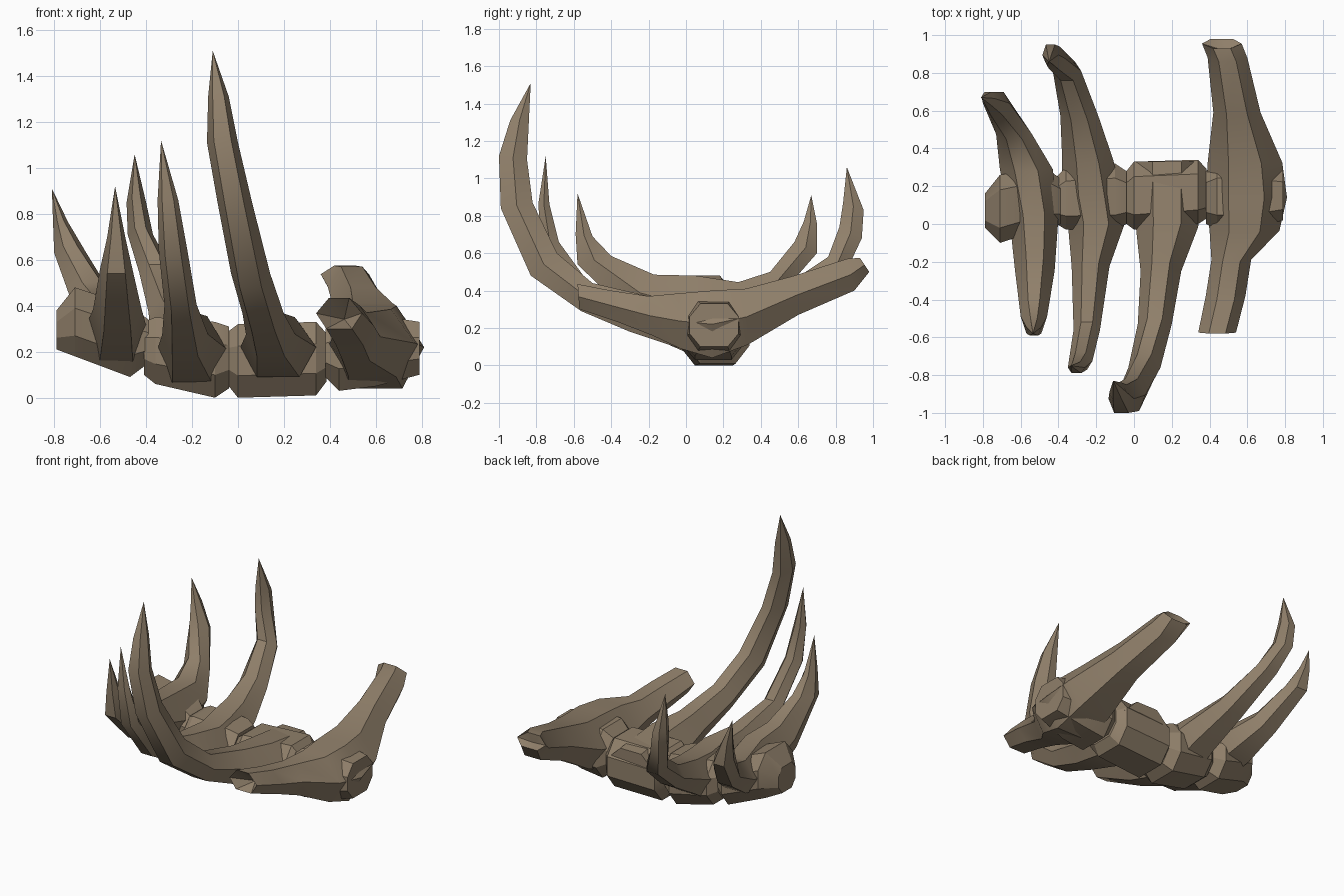
import bpy, bmesh
from mathutils import Vector

bone = bpy.data.materials.new("weathered bone brown")
bone.diffuse_color = (0.28, 0.215, 0.145, 1)


def loft(name, rings, dent=0.0, angle=0.6):
    """Skin a list of equal-length rings; ends are fans, optionally dented inwards."""
    bm = bmesh.new()
    vs = [[bm.verts.new(p) for p in r] for r in rings]
    n = len(vs[0])
    for a, b in zip(vs, vs[1:]):
        for i in range(n):
            bm.faces.new((a[i], a[(i + 1) % n], b[(i + 1) % n], b[i]))
    for end, nxt in ((0, 1), (-1, -2)):
        c = sum((v.co for v in vs[end]), Vector()) / n
        d = sum((v.co for v in vs[nxt]), Vector()) / n
        mid = bm.verts.new(c + (d - c) * dent)
        for i in range(n):
            bm.faces.new((vs[end][i], vs[end][(i + 1) % n], mid))
    bmesh.ops.remove_doubles(bm, verts=bm.verts, dist=0.0005)
    bmesh.ops.recalc_face_normals(bm, faces=bm.faces)
    me = bpy.data.meshes.new(name)
    bm.to_mesh(me)
    bm.free()
    me.materials.append(bone)
    ob = bpy.data.objects.new(name, me)
    bpy.context.collection.objects.link(ob)
    bpy.context.view_layer.objects.active = ob
    ob.select_set(True)
    bpy.ops.object.shade_smooth_by_angle(angle=angle)
    ob.select_set(False)


def rib(name, stations, dent=0.0):
    """Station: inner y, z, outer y, z, left x, right x -> six-sided section."""
    rings = []
    for yi, zi, yo, zo, xl, xr in stations:
        w, ym, zm = xr - xl, (yi + yo) / 2, (zi + zo) / 2
        rings.append([(xl, ym, zm), (xl + .28 * w, yi, zi), (xr - .28 * w, yi, zi),
                      (xr, ym, zm), (xr - .22 * w, yo, zo), (xl + .22 * w, yo, zo)])
    loft(name, rings, dent)


def vertebra(name, stations):
    """Station: x, y range, z range -> chamfered block section along x."""
    rings = []
    for x, y0, y1, z0, z1 in stations:
        c, d = .22 * (y1 - y0), .3 * (z1 - z0)
        rings.append([(x, y0, z0 + d), (x, y0 + c, z0), (x, y1 - c, z0), (x, y1, z0 + d),
                      (x, y1, z1 - d), (x, y1 - c, z1), (x, y0 + c, z1), (x, y0, z1 - d)])
    loft(name, rings, angle=0.45)


# broken, wide rib pair at the right end
rib("broken_rib_pair", [
    (-.58, .435, -.57, .30, .34, .54), (-.40, .40, -.36, .23, .38, .59),
    (-.20, .37, -.18, .16, .41, .62), (-.04, .385, -.03, .09, .40, .77),
    (.14, .40, .14, .04, .38, .81), (.32, .41, .33, .11, .39, .785),
    (.58, .48, .60, .27, .42, .67), (.86, .57, .90, .40, .39, .60),
    (.93, .575, .98, .50, .36, .57)], dent=0.5)

# long single rib, fading into its vertebra
rib("long_rib", [
    (-.83, 1.51, -.83, 1.51, -.11, -.11), (-.84, 1.31, -.94, 1.31, -.13, -.04),
    (-.85, 1.10, -1.0, 1.12, -.135, .0), (-.82, .87, -.99, .84, -.09, .06),
    (-.69, .60, -.83, .48, -.03, .14), (-.50, .44, -.56, .29, .02, .20),
    (-.20, .37, -.30, .18, .035, .25), (.0, .35, -.03, .09, .01, .34),
    (.33, .31, .33, .12, .0, .35)])

# third rib pair
rib("middle_rib_pair", [
    (-.75, 1.12, -.75, 1.12, -.335, -.335), (-.73, .86, -.79, .86, -.35, -.26),
    (-.68, .66, -.77, .62, -.345, -.22), (-.52, .44, -.60, .37, -.32, -.18),
    (-.20, .37, -.25, .18, -.33, -.13), (.0, .355, .0, .07, -.35, -.05),
    (.15, .36, .17, .05, -.38, -.07), (.32, .38, .36, .17, -.38, -.11),
    (.55, .44, .60, .31, -.39, -.19), (.76, .58, .86, .51, -.43, -.28),
    (.82, .74, .94, .68, -.48, -.37), (.84, .87, .95, .83, -.485, -.40),
    (.86, 1.06, .86, 1.06, -.45, -.45)])

# small rib pair at the left end
rib("small_rib_pair", [
    (-.58, .92, -.58, .92, -.535, -.535), (-.50, .69, -.59, .70, -.57, -.49),
    (-.40, .585, -.58, .54, -.60, -.46), (-.17, .485, -.32, .29, -.63, -.42),
    (.05, .48, .02, .15, -.66, -.40), (.28, .445, .30, .24, -.71, -.43),
    (.45, .50, .50, .37, -.73, -.54), (.58, .66, .70, .60, -.80, -.66),
    (.63, .77, .70, .76, -.805, -.74), (.67, .91, .67, .91, -.81, -.81)])

# spine bodies, left to right
vertebra("left_vertebra", [
    (-.79, -.02, .16, .21, .38), (-.71, -.10, .26, .18, .48),
    (-.47, -.02, .30, .09, .40), (-.39, .0, .24, .15, .34)])
vertebra("middle_vertebra", [
    (-.41, .0, .25, .10, .33), (-.36, -.03, .30, .06, .35),
    (-.10, -.03, .32, .0, .33), (-.04, .0, .28, .04, .31)])
vertebra("long_rib_vertebra", [
    (-.04, .0, .28, .05, .29), (.0, -.03, .33, .0, .32),
    (.34, -.0, .34, .01, .33), (.385, .03, .29, .07, .28)])
vertebra("right_vertebra", [
    (.38, .0, .28, .09, .30), (.44, -.03, .32, .03, .35),
    (.60, -.03, .32, .05, .36), (.79, .02, .28, .10, .33)])
